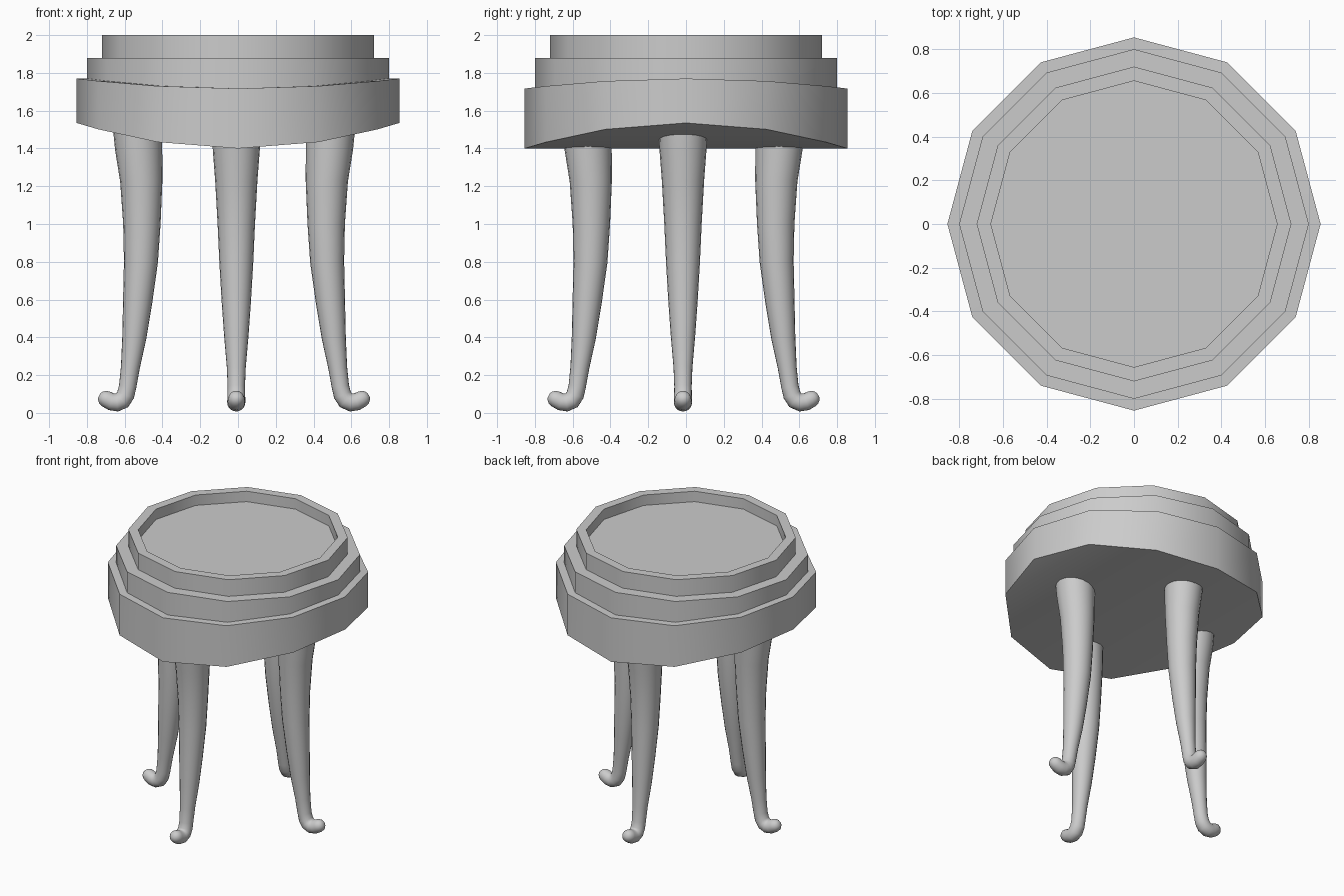
import bpy, bmesh
from math import cos, sin, pi, radians
from mathutils import Vector

if "Cube" in bpy.data.objects:
    bpy.data.objects.remove(bpy.data.objects["Cube"])

N = 12


def finish(bm, name, angle):
    bmesh.ops.recalc_face_normals(bm, faces=bm.faces)
    mesh = bpy.data.meshes.new(name)
    bm.to_mesh(mesh)
    bm.free()
    ob = bpy.data.objects.new(name, mesh)
    bpy.context.collection.objects.link(ob)
    bpy.ops.object.select_all(action='DESELECT')
    bpy.context.view_layer.objects.active = ob
    ob.select_set(True)
    bpy.ops.object.shade_smooth_by_angle(angle=radians(angle))
    return ob


def seat_ring(bm, r, z, rise=0.0):
    # twelve-sided ring, raised towards +-x by "rise"
    return [bm.verts.new((r * cos(2 * pi * i / N), r * sin(2 * pi * i / N),
                          z + rise * cos(2 * pi * i / N) ** 2)) for i in range(N)]


def bridge(bm, rings):
    for a, b in zip(rings, rings[1:]):
        n = len(a)
        for i in range(n):
            j = (i + 1) % n
            bm.faces.new((a[i], a[j], b[j], b[i]))


# Saddle-shaped apron with arched underside
bm = bmesh.new()
rings = [seat_ring(bm, 0.854, 1.40, 0.135),
         seat_ring(bm, 0.854, 1.717, 0.053),
         seat_ring(bm, 0.80, 1.717, 0.053)]
bridge(bm, rings)
b = rings[0]
for i in range(N // 2):
    strip = [b[i], b[i + 1], b[-i - 1], b[-i]]
    bm.faces.new(list(dict.fromkeys(strip)))
finish(bm, "apron", 35)

# Stepped seat with recessed top
bm = bmesh.new()
rings = [seat_ring(bm, 0.80, 1.717, 0.053)]
for r, z in ((0.80, 1.88), (0.72, 1.88), (0.72, 2.0), (0.655, 2.0), (0.655, 1.925)):
    rings.append(seat_ring(bm, r, z))
bridge(bm, rings)
bm.faces.new(rings[-1])
finish(bm, "seat", 35)

# Leg centreline: distance outwards, height, radius
LEG = [(0.512, 1.52, 0.130), (0.505, 1.40, 0.125), (0.491, 1.23, 0.112),
       (0.488, 1.00, 0.099), (0.493, 0.80, 0.090), (0.511, 0.58, 0.077),
       (0.528, 0.40, 0.064), (0.549, 0.24, 0.050), (0.563, 0.14, 0.046),
       (0.574, 0.095, 0.047), (0.592, 0.067, 0.048), (0.620, 0.055, 0.048),
       (0.650, 0.059, 0.046), (0.676, 0.073, 0.044)]


def make_leg(name, angle, offset):
    bm = bmesh.new()
    pts = [(Vector((d, 0, z)), r) for d, z, r in LEG]
    tip, tr = pts[-1]
    end = (tip - pts[-2][0]).normalized()
    # rounded toe
    for a in (30, 55, 75):
        a = radians(a)
        pts.append((tip + end * tr * sin(a), tr * cos(a)))
    rings = []
    for i, (p, r) in enumerate(pts):
        t = (pts[min(i + 1, len(pts) - 1)][0] - pts[max(i - 1, 0)][0]).normalized()
        side = Vector((0, 1, 0))
        up = t.cross(side)
        rings.append([bm.verts.new(p + r * (cos(k * pi / 10) * side + sin(k * pi / 10) * up))
                      for k in range(20)])
    bridge(bm, rings)
    bm.faces.new(rings[0])
    bm.faces.new(rings[-1])
    leg = finish(bm, name, 50)
    leg.rotation_euler.z = angle
    leg.location = (*offset, 0)


# Four legs
make_leg("right_leg", 0, (-0.021, -0.016))
make_leg("left_leg", pi, (-0.021, -0.016))
make_leg("front_leg", -pi / 2, (-0.009, -0.013))
make_leg("back_leg", pi / 2, (-0.009, -0.013))
